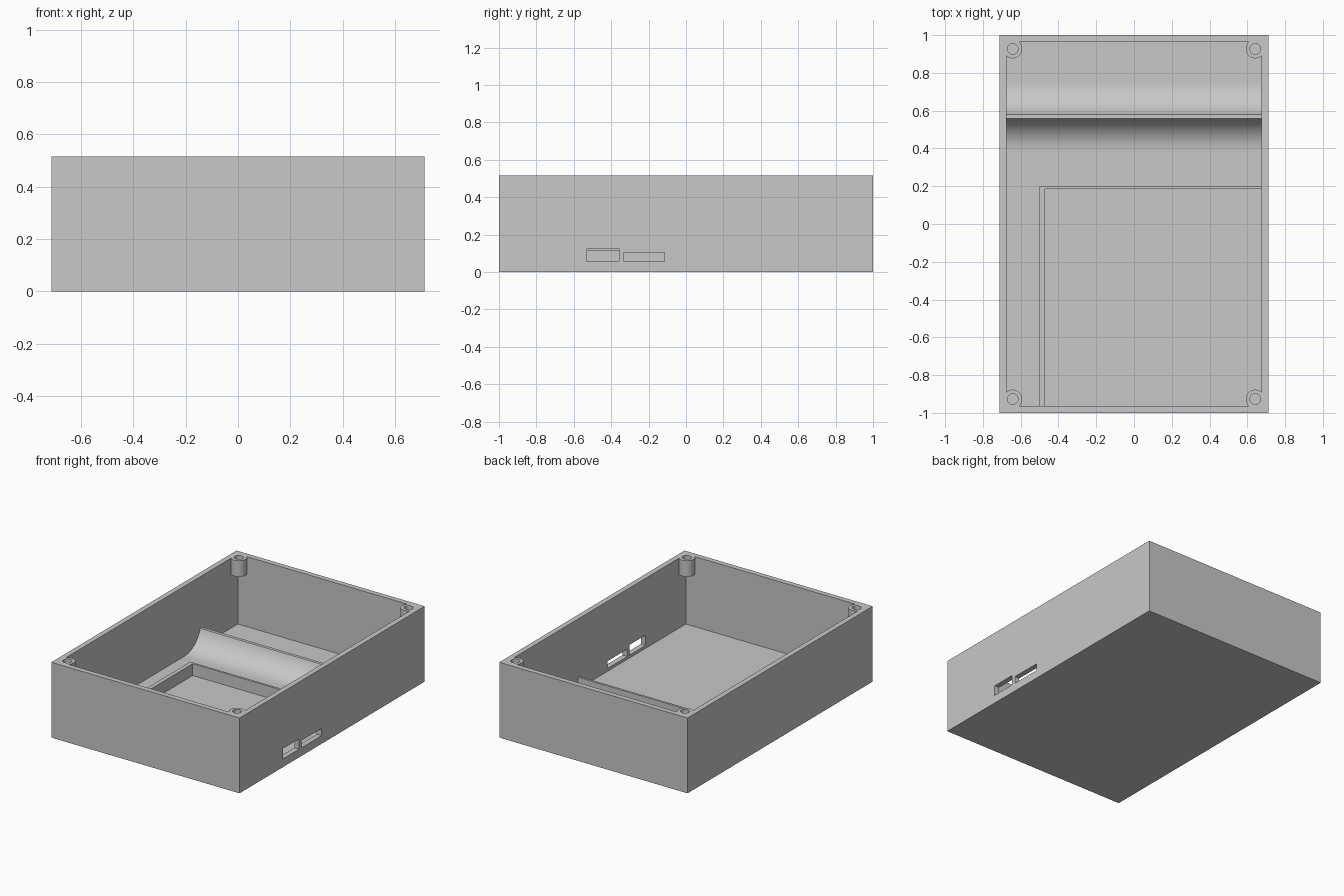
import bpy, bmesh, math

if "Cube" in bpy.data.objects:
    bpy.data.objects.remove(bpy.data.objects["Cube"], do_unlink=True)

W, L, H = 0.712, 1.0, 0.515        # half width, half length, height
T = 0.036                          # wall and floor thickness
IW, IL = W - T, L - T              # inner half sizes

grey = bpy.data.materials.new("plain_grey")
grey.use_nodes = True
colour = (0.58, 0.58, 0.58, 1)
grey.diffuse_color = colour
grey.node_tree.nodes["Principled BSDF"].inputs["Base Color"].default_value = colour


def finish(name, bm):
    bmesh.ops.recalc_face_normals(bm, faces=bm.faces)
    mesh = bpy.data.meshes.new(name)
    bm.to_mesh(mesh)
    bm.free()
    mesh.materials.append(grey)
    obj = bpy.data.objects.new(name, mesh)
    bpy.context.collection.objects.link(obj)
    return obj


def box(name, x, y, z):
    bm = bmesh.new()
    bmesh.ops.create_cube(bm, size=1)
    for v in bm.verts:
        for i, (lo, hi) in enumerate((x, y, z)):
            v.co[i] = hi if v.co[i] > 0 else lo
    return finish(name, bm)


def cylinder(name, x, y, radius, z0, z1):
    bm = bmesh.new()
    bmesh.ops.create_cone(bm, cap_ends=True, segments=40, radius1=radius,
                          radius2=radius, depth=z1 - z0)
    bmesh.ops.translate(bm, verts=bm.verts, vec=(x, y, (z0 + z1) / 2))
    return finish(name, bm)


def prism_x(name, points, x0, x1):
    """Extrude a (y, z) outline along x."""
    bm = bmesh.new()
    face = bm.faces.new([bm.verts.new((x0, y, z)) for y, z in points])
    out = bmesh.ops.extrude_face_region(bm, geom=[face])
    moved = [g for g in out["geom"] if isinstance(g, bmesh.types.BMVert)]
    bmesh.ops.translate(bm, verts=moved, vec=(x1 - x0, 0, 0))
    return finish(name, bm)


def combine(obj, tool, operation):
    mod = obj.modifiers.new("cut", 'BOOLEAN')
    mod.operation, mod.solver, mod.object = operation, 'EXACT', tool
    select(obj)
    bpy.ops.object.modifier_apply(modifier=mod.name)
    bpy.data.objects.remove(tool, do_unlink=True)


def select(obj):
    bpy.ops.object.select_all(action='DESELECT')
    obj.select_set(True)
    bpy.context.view_layer.objects.active = obj


def smooth(obj):
    select(obj)
    bpy.ops.object.shade_smooth_by_angle(angle=math.radians(30))


# Open tray
tray = box("tray", (-W, W), (-L, L), (0, H))
combine(tray, box("cavity", (-IW, IW), (-IL, IL), (T, H + 0.2)), 'DIFFERENCE')

# Screw bosses hanging in the four upper corners
corners = [(sx * 0.642, sy * 0.927) for sx in (-1, 1) for sy in (-1, 1)]
for x, y in corners:
    combine(tray, cylinder("boss", x, y, 0.05, 0.405, H), 'UNION')
for x, y in corners:
    combine(tray, cylinder("hole", x, y, 0.028, 0.3, H + 0.1), 'DIFFERENCE')

# Two connector slots through the left wall
for y, z in (((-0.53, -0.357), (0.056, 0.126)), ((-0.331, -0.115), (0.056, 0.105))):
    combine(tray, box("slot", (IW - 0.02, W + 0.1), y, z), 'DIFFERENCE')
smooth(tray)

# Cradle ridge: two concave arcs meeting at a narrow flat crest
R, CREST, MID, HALF = 0.18, 0.125, 0.569, 0.011
sweep = math.acos(1 - CREST / R)
reach = HALF + R * math.sin(sweep)
arc = []
for i in range(17):
    a = sweep * i / 16
    arc.append((reach - R * math.sin(a), T + R * (1 - math.cos(a))))
outline = [(MID - reach, T - 0.015)]
outline += [(MID - d, z) for d, z in arc]
outline += [(MID + d, z) for d, z in reversed(arc)]
outline.append((MID + reach, T - 0.015))
smooth(prism_x("cradle_ridge", outline, -IW - 0.01, IW + 0.01))

# L-shaped low fence around the board bay
fence = box("board_fence", (-0.5, IW + 0.01), (-IL - 0.01, 0.2), (T - 0.01, 0.117))
combine(fence, box("bay", (-0.472, W + 0.1), (-L - 0.1, 0.185), (0, 0.3)), 'DIFFERENCE')
